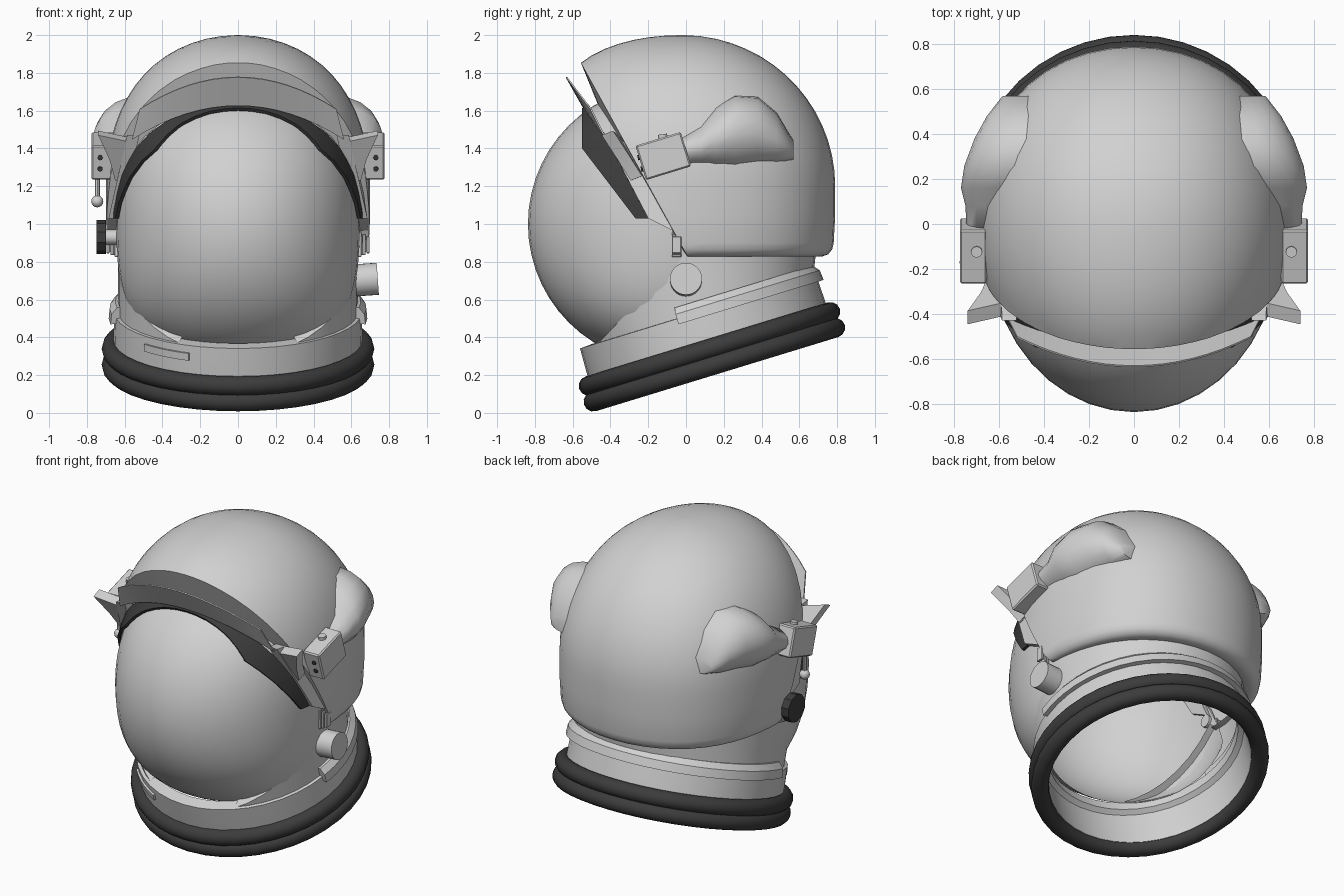
import bpy, bmesh, math
from mathutils import Matrix, Vector

cube = bpy.data.objects.get("Cube")
if cube:
    bpy.data.objects.remove(cube)


def material(name, value):
    m = bpy.data.materials.new(name)
    m.use_nodes = True
    m.diffuse_color = (value, value, value, 1)
    m.node_tree.nodes["Principled BSDF"].inputs["Base Color"].default_value = (value, value, value, 1)
    return m


LIGHT = material("light grey", 0.64)
DARK = material("rubber black", 0.045)
TILT = Matrix.Translation((0, 0.15, 0.255)) @ Matrix.Rotation(math.radians(17), 4, 'X')


def finish(bm, name, mat, angle=35, thickness=0):
    bmesh.ops.recalc_face_normals(bm, faces=bm.faces)
    if thickness:
        bmesh.ops.solidify(bm, geom=bm.faces[:], thickness=thickness)
        bmesh.ops.recalc_face_normals(bm, faces=bm.faces)
    me = bpy.data.meshes.new(name)
    bm.to_mesh(me)
    bm.free()
    me.materials.append(mat)
    me.shade_smooth()
    me.set_sharp_from_angle(angle=math.radians(angle))
    bpy.context.collection.objects.link(bpy.data.objects.new(name, me))


def loft(rings, closed=True, caps=False):
    """Skin a row of equally long point loops."""
    bm = bmesh.new()
    loops = [[bm.verts.new(p) for p in ring] for ring in rings]
    n = len(loops[0])
    for a, b in zip(loops, loops[1:]):
        for i in range(n if closed else n - 1):
            j = (i + 1) % n
            bm.faces.new((a[i], a[j], b[j], b[i]))
    if caps:
        bm.faces.new(loops[0])
        bm.faces.new(loops[-1])
    return bm


def circle(rx, ry, z, cy=0, n=40):
    return [Vector((rx * math.cos(2 * math.pi * i / n), cy + ry * math.sin(2 * math.pi * i / n), z))
            for i in range(n)]


def trim(bm, point, normal):
    """Remove what lies beyond a plane and return the edges of the cut."""
    res = bmesh.ops.bisect_plane(bm, geom=bm.verts[:] + bm.edges[:] + bm.faces[:],
                                 plane_co=point, plane_no=normal, clear_outer=True)
    return [e for e in res["geom_cut"] if isinstance(e, bmesh.types.BMEdge)]


def cut(bm, a, b):
    """Remove what lies in front of the side-on line from lower point a to upper point b."""
    return trim(bm, (0, *a), (0, a[1] - b[1], b[0] - a[0]))


def inward_lip(bm, edges, centre, amount):
    res = bmesh.ops.extrude_edge_only(bm, edges=edges)
    for v in res["geom"]:
        if isinstance(v, bmesh.types.BMVert):
            v.co = v.co.lerp(Vector(centre), amount(v.co.z))


def ring_lathe(name, profile, mat):
    rings = [[TILT @ p for p in circle(r, r, t)] for r, t in profile + profile[:1]]
    bm = loft(rings)
    bmesh.ops.remove_doubles(bm, verts=bm.verts, dist=1e-5)
    finish(bm, name, mat)


def arc_strip(name, section, start, end, steps):
    """Sweep a radius-height section part of the way round the tilted collar."""
    angles = [math.radians(start + (end - start) * i / steps) for i in range(steps + 1)]
    bm = loft([[TILT @ Vector((r * math.cos(a), r * math.sin(a), t)) for r, t in section] for a in angles],
              caps=True)
    finish(bm, name, LIGHT)


def cylinder(name, start, end, radius, mat, sides=20):
    a, b = Vector(start), Vector(end)
    bm = bmesh.new()
    m = Matrix.Translation((a + b) / 2) @ (b - a).to_track_quat('Z', 'Y').to_matrix().to_4x4()
    bmesh.ops.create_cone(bm, cap_ends=True, segments=sides, radius1=radius, radius2=radius,
                          depth=(b - a).length, matrix=m)
    finish(bm, name, mat)


def box(name, centre, size, tilt=0, bevel=0.008):
    bm = bmesh.new()
    bmesh.ops.create_cube(bm, size=1, matrix=Matrix.Translation(centre)
                          @ Matrix.Rotation(math.radians(tilt), 4, 'X') @ Matrix.Diagonal((*size, 1)))
    bmesh.ops.bevel(bm, geom=bm.edges[:], offset=bevel, segments=1, affect='EDGES')
    finish(bm, name, LIGHT)


def bubble(scale):
    """Front dome shape: an ellipsoid that is a little squarer from the front."""
    bm = bmesh.new()
    bmesh.ops.create_uvsphere(bm, u_segments=40, v_segments=28, radius=1)
    for v in bm.verts:
        x, y, z = v.co
        square = 0.25 if z > 0 else 0.36
        v.co = (x * 0.645 * scale * (1 + square * z * z), -0.1 + 0.737 * scale * y, 1 + 0.737 * scale * z)
    return bm


# Neck ring: two rubber rolls and a tilted collar
for k, place in enumerate(("lower", "upper")):
    ring_lathe(place + "_rubber_roll", [(0.67 + 0.052 * math.cos(a * math.pi / 6),
                                         0.088 * k + 0.052 * math.sin(a * math.pi / 6)) for a in range(12)], DARK)
ring_lathe("collar", [(0.615, 0.0), (0.66, 0.0), (0.66, 0.12), (0.655, 0.29), (0.58, 0.295), (0.58, 0.24),
                      (0.61, 0.22), (0.61, 0.12)], LIGHT)

# Raised rim around the back half of the collar
arc_strip("collar_back_rim", ((0.6, 0.26), (0.685, 0.26), (0.68, 0.315), (0.65, 0.35), (0.6, 0.35)), -10, 190, 24)

# Neck body between collar and outer shell, open at the front
low = [TILT @ p for p in circle(0.635, 0.635, 0.29)]
high = circle(0.635, 0.7, 0.86, -0.01)
bm = loft([[a.lerp(b, f) for a, b in zip(low, high)] for f in (0, 0.25, 0.5, 0.75, 1)])
edges = cut(bm, (-0.5, 0.33), (-0.04, 0.82))
inward_lip(bm, edges, (0, 0, 0.9), lambda z: 0.07)
finish(bm, "neck_body", LIGHT)

# Front dome, trimmed by the collar and open to the back
bm = bubble(1)
trim(bm, TILT @ Vector((0, 0, 0.27)), TILT.to_3x3() @ Vector((0, 0, -1)))
trim(bm, (0, 0, 0.9), (0, 0.85, 0.5))
finish(bm, "front_dome", LIGHT, 60)

# Dark shade band hugging the dome
bm = bubble(1.035)
cut(bm, (-0.55, 1.0), (-0.55, 2.0))
cut(bm, (-0.26, 1.02), (-0.55, 1.4))
trim(bm, (0, -0.2, 1.03), (0, 0.59, 0.31))
trim(bm, (0, -0.2, 1.03), (0, 0, -1))
finish(bm, "dark_shade_band", DARK, 50, 0.018)

# Outer shell: rounded crown on a straight wall with a rolled lower lip
rings = []
for i in range(16):
    e = math.pi / 2 * (1 - (i + 0.15) / 15.15)
    rings.append(circle(0.7 * math.cos(e), 0.81 * math.cos(e), 1.2 + 0.8 * math.sin(e), -0.02, 48))
for z, s in ((1.05, 1), (0.9, 0.99), (0.865, 0.98), (0.84, 0.955), (0.828, 0.915), (0.84, 0.86)):
    rings.append(circle(0.7 * s, 0.81 * s, z, -0.02, 48))
for p in sum(rings, []):
    depth = (p.y + 0.02) / 0.81
    rise = max(0, (p.z - 1.2) / 0.8)
    p.x *= 1 + 0.1 * rise ** 2 + (0.16 * depth ** 2 if depth > 0 else 0)
    if depth < 0:
        p.z += 0.8 * rise * 0.21 * depth ** 2
bm = loft(rings)
bm.faces.new(bm.verts[:48])
edges = cut(bm, (-0.07, 0.97), (-0.56, 1.86))
inward_lip(bm, edges, (0, -0.29, 1.2), lambda z: 0.05 + 0.34 * max(0, z - 0.95))
finish(bm, "outer_shell", LIGHT, 45)

# Raised sun visor strip over the opening
strip = [[], []]
for i in range(17):
    s = i / 8 - 1
    strip[0].append((0.52 * s, -0.63 + 0.13 * s * s, 1.78 - 0.17 * s * s))
    strip[1].append((0.56 * s, -0.545 + 0.125 * s * s, 1.63 - 0.18 * s * s))
finish(loft(strip, closed=False), "sun_visor_strip", LIGHT, 40, 0.008)

# Hardware repeated on both sides
for side, tag in ((1, "left"), (-1, "right")):
    # Soft fairing swelling out of the shell
    sections = []
    for y, zc, h, out in ((-0.03, 1.38, 0.1, 0.745), (0.08, 1.41, 0.13, 0.75), (0.16, 1.45, 0.18, 0.77),
                          (0.26, 1.475, 0.21, 0.755), (0.38, 1.485, 0.19, 0.71), (0.48, 1.45, 0.14, 0.655),
                          (0.57, 1.39, 0.05, 0.585)):
        half = [p for p in circle(1, 1, 0, 0, 20) if p.x > -0.01]
        half.sort(key=lambda p: p.y)
        sections.append([(side * (0.46 + (out - 0.46) * max(0, p.x) ** 0.85), y, zc + h * p.y) for p in half])
    finish(loft(sections, caps=True), tag + "_fairing", LIGHT, 70)

    # Bracket box with bolts
    box(tag + "_bracket", (side * 0.715, -0.12, 1.36), (0.12, 0.25, 0.19), 17)
    cylinder(tag + "_top_screw", (side * 0.7, -0.12, 1.44), (side * 0.7, -0.125, 1.475), 0.025, LIGHT, 12)
    for z in (1.3, 1.36):
        y = -0.235 - 0.29 * (z - 1.33)
        cylinder(tag + "_bolt", (side * 0.73, y + 0.03, z), (side * 0.73, y - 0.012, z - 0.01), 0.014, DARK, 8)

    # Visor arm running down to the hinge
    outline = ((-0.43, 1.47), (-0.35, 1.46), (-0.17, 1.23), (-0.06, 0.96), (-0.2, 1.03))
    arm = [[(side * (x - 0.28 * max(0, z - 1.12)), y, z) for y, z in outline] for x in (0.62, 0.685)]
    finish(loft(arm, caps=True), tag + "_visor_arm", LIGHT, 20)

    # Flared tab at the top of the arm
    tab = ((0.53, 1.43), (0.6, 1.44), (0.74, 1.47), (0.68, 1.34), (0.65, 1.23), (0.61, 1.23))
    ear = [[(side * x, -0.42 - 0.6 * (z - 1.45) + d + 0.1 * (0.6 - x), z + 0.4 * d) for x, z in tab]
           for d in (0, 0.06)]
    finish(loft(ear, caps=True), tag + "_visor_tab", LIGHT, 20)

    # Hinge stack
    for k in range(3):
        box(tag + "_hinge_plate", (side * (0.645 + 0.022 * k), -0.05, 0.89), (0.016, 0.05, 0.13 - 0.02 * k), 0, 0.003)

# Left valve knob
cylinder("left_valve_knob", (0.6, 0, 0.70), (0.74, 0, 0.71), 0.085, LIGHT, 28)

# Right dial and its toggle
cylinder("right_dial_axle", (-0.62, -0.08, 0.93), (-0.72, -0.08, 0.93), 0.04, LIGHT, 12)
cylinder("right_dial", (-0.7, -0.08, 0.93), (-0.75, -0.08, 0.93), 0.09, DARK, 10)
cylinder("right_toggle_rod", (-0.745, -0.17, 1.28), (-0.745, -0.17, 1.12), 0.014, LIGHT, 10)
bm = bmesh.new()
bmesh.ops.create_uvsphere(bm, u_segments=12, v_segments=8, radius=0.032,
                          matrix=Matrix.Translation((-0.745, -0.17, 1.12)))
finish(bm, "right_toggle_ball", LIGHT, 60)

# Latch plate on the front of the collar
arc_strip("front_latch", ((0.64, 0.21), (0.668, 0.21), (0.668, 0.25), (0.64, 0.25)), 222, 247, 5)
